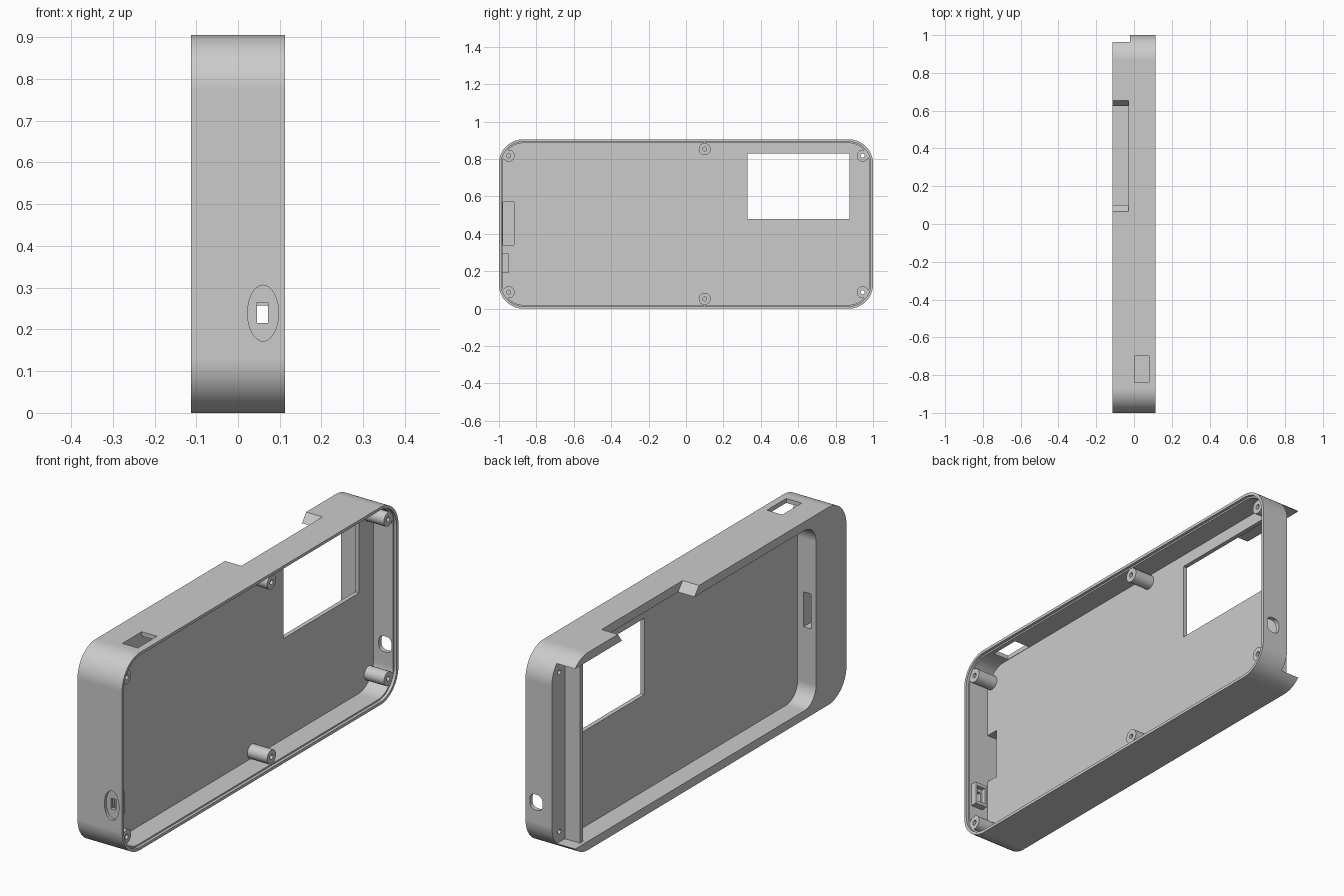
import bpy
import bmesh
from math import sin, cos, pi, radians

if "Cube" in bpy.data.objects:
    bpy.data.objects.remove(bpy.data.objects["Cube"], do_unlink=True)

# Overall proportions
HX, HY, H = 0.113, 1.0, 0.905      # half depth, half length, height
MID = H / 2
R = 0.13                           # outer corner radius
FLOOR_BACK, FLOOR_TOP = -0.02, 0.0  # dividing wall faces
FAR = 0.2

plastic = bpy.data.materials.new("grey plastic")
plastic.use_nodes = True
grey = (0.6, 0.6, 0.6, 1)
plastic.diffuse_color = grey
plastic.node_tree.nodes["Principled BSDF"].inputs["Base Color"].default_value = grey


def rounded(y0, y1, z0, z1, r, steps=20):
    """Rounded rectangle outline, counter-clockwise."""
    pts = []
    corners = [(y1 - r, z1 - r), (y0 + r, z1 - r), (y0 + r, z0 + r), (y1 - r, z0 + r)]
    for k, (cy, cz) in enumerate(corners):
        for i in range(steps + 1):
            a = (k + i / steps) * pi / 2
            pts.append((cy + r * cos(a), cz + r * sin(a)))
    return pts


def ellipse(ca, cb, ra, rb, steps=40):
    return [(ca + ra * cos(2 * pi * i / steps), cb + rb * sin(2 * pi * i / steps))
            for i in range(steps)]


def rect(a0, a1, b0, b1):
    return [(a0, b0), (a1, b0), (a1, b1), (a0, b1)]


def prism(name, outline, lo, hi, axis="x"):
    """Extrude an outline: (y, z) along x, or (x, z) along y."""
    bm = bmesh.new()

    def place(a, b, d):
        return (d, a, b) if axis == "x" else (a, d, b)
    bottom = [bm.verts.new(place(a, b, lo)) for a, b in outline]
    top = [bm.verts.new(place(a, b, hi)) for a, b in outline]
    bm.faces.new(bottom[::-1])
    bm.faces.new(top)
    n = len(outline)
    for i in range(n):
        j = (i + 1) % n
        bm.faces.new((bottom[i], bottom[j], top[j], top[i]))
    bmesh.ops.recalc_face_normals(bm, faces=bm.faces)
    mesh = bpy.data.meshes.new(name)
    bm.to_mesh(mesh)
    bm.free()
    mesh.materials.append(plastic)
    obj = bpy.data.objects.new(name, mesh)
    bpy.context.collection.objects.link(obj)
    return obj


def activate(obj):
    bpy.ops.object.select_all(action="DESELECT")
    obj.select_set(True)
    bpy.context.view_layer.objects.active = obj


def cut(targets, *shape):
    """Subtract a prism from each target, then discard it."""
    tool = prism("cutter", *shape)
    tool.hide_render = True
    for obj in targets:
        mod = obj.modifiers.new("cut", "BOOLEAN")
        mod.operation = "DIFFERENCE"
        mod.solver = "EXACT"
        mod.object = tool
        activate(obj)
        bpy.ops.object.modifier_apply(modifier=mod.name)
    bpy.data.objects.remove(tool, do_unlink=True)


def inset(d):
    return rounded(-HY + d, HY - d, d, H - d, R - d)


# Main shell with electronics cavity and a shallow lid seat
shell = prism("case_shell", rounded(-HY, HY, 0, H, R), -HX, HX)
cut([shell], inset(0.02), FLOOR_TOP, FAR)
cut([shell], inset(0.013), 0.1, FAR)

# Device pocket on the other side, running out through the back end
cut([shell], rounded(-0.78, 1.3, 0.04, H - 0.04, 0.085), -FAR, FLOOR_BACK)
cut([shell], rect(0.965, 1.3, -0.1, 1.1), -FAR, FLOOR_BACK)

# Window through the dividing wall
cut([shell], rect(0.33, 0.875, 0.48, 0.83), -0.06, 0.04)

# Tapered notch in the top edge
cut([shell], [(0.10, 0.84), (0.625, 0.84), (0.625, 0.865), (0.665, 0.92),
              (0.055, 0.92), (0.10, 0.865)], -FAR, -0.03)

# Switch opening in the top wall
cut([shell], rect(-0.84, -0.70, 0.85, 1.0), 0.002, 0.08)

# Connector well in the floor and its slot into the pocket
cut([shell], rect(-0.979, -0.92, 0.34, 0.57), -0.09, 0.03)
cut([shell], rect(-0.95, -0.74, 0.375, 0.535), -0.088, -0.05)

# Charging port: oval recess, inner housing, socket opening
housing = prism("port_housing", rect(0.03, 0.09, 0.19, 0.295), -0.985, -0.95, "y")
cut([shell], ellipse(0.06, 0.239, 0.037, 0.067), -1.1, -0.986, "y")
cut([shell, housing], rect(0.046, 0.072, 0.215, 0.264), -1.1, -0.9, "y")
cut([housing], rect(0.039, 0.08, 0.204, 0.28), -0.97, -0.9, "y")

# Cable hole in the back end
cut([shell], rounded(0.027, 0.091, 0.186, 0.257, 0.025, 8), 0.9, 1.1, "y")

# Thin stop wall across the pocket near the back end
stop = prism("pocket_stop_wall", rect(0.885, 0.905, 0.03, H - 0.03), -0.097, -0.015)

# Screw bosses with pilot holes
parts = [shell, housing, stop]
for y, dz, depth in ((-0.948, 0.365, -0.03), (0.1, 0.4, 0.02), (0.945, 0.365, -0.03)):
    for side in (-1, 1):
        z = MID + side * dz
        boss = prism("screw_boss", ellipse(y, z, 0.032, 0.032, 32), -0.012, 0.1)
        cut([boss, shell], ellipse(y, z, 0.011, 0.011, 16), depth, FAR)
        parts.append(boss)

# Smooth curved walls while keeping flat faces flat
for obj in parts:
    activate(obj)
    bpy.ops.object.shade_smooth_by_angle(angle=radians(30))
    normals = obj.modifiers.new("weighted normals", "WEIGHTED_NORMAL")
    normals.keep_sharp = True
